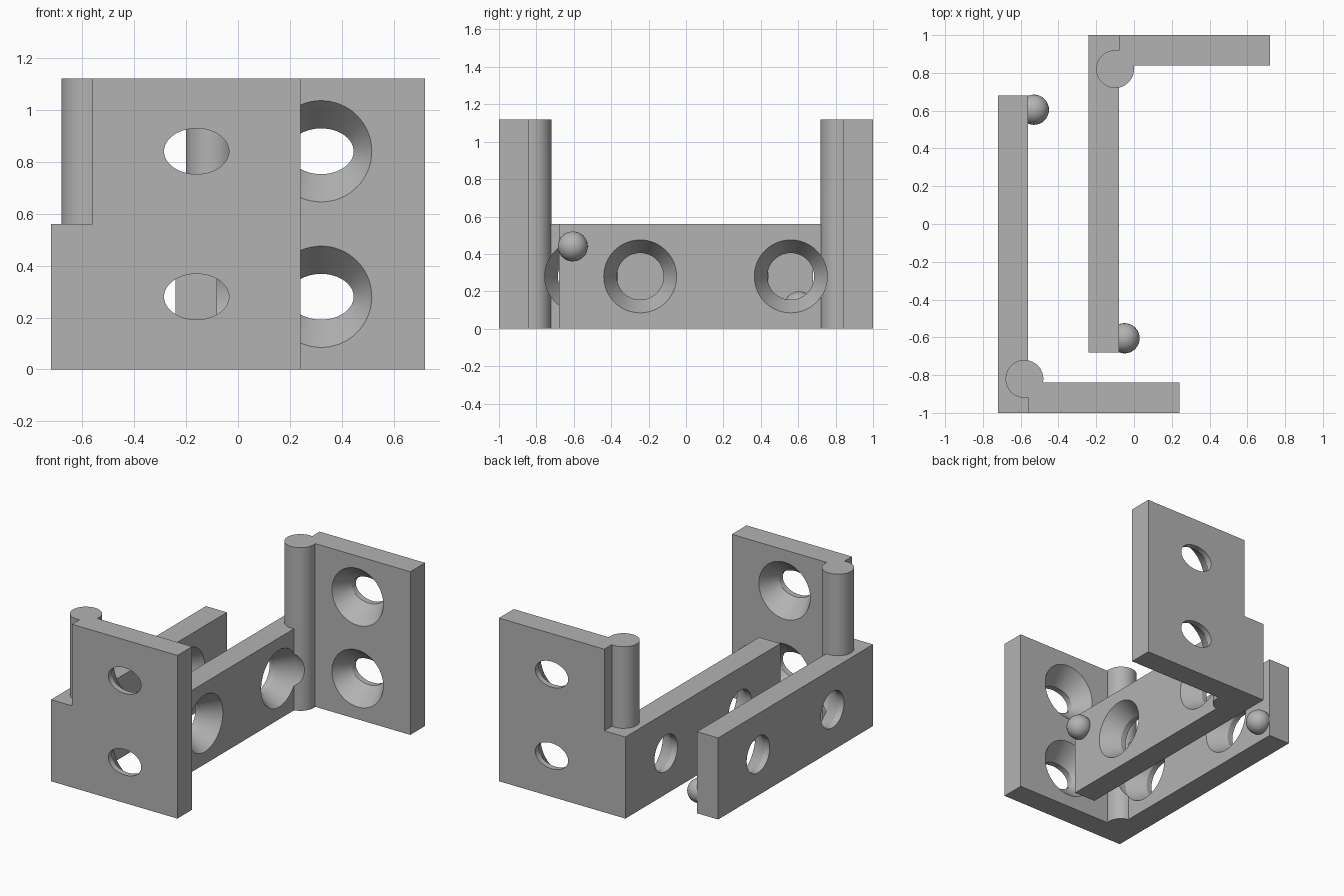
import bpy, bmesh
from math import cos, sin, tau, radians
from mathutils import Vector

if "Cube" in bpy.data.objects:
    bpy.data.objects.remove(bpy.data.objects["Cube"], do_unlink=True)

grey = bpy.data.materials.new("plain grey")
grey.use_nodes = True
grey.diffuse_color = (0.45, 0.45, 0.45, 1)
grey.node_tree.nodes["Principled BSDF"].inputs["Base Color"].default_value = (0.45, 0.45, 0.45, 1)

THICK = 0.16      # wall thickness
BAR_H = 0.56      # bar height
PLATE_H = 1.12    # plate height


def finish(name, bm):
    bmesh.ops.recalc_face_normals(bm, faces=bm.faces)
    mesh = bpy.data.meshes.new(name)
    bm.to_mesh(mesh)
    bm.free()
    mesh.materials.append(grey)
    obj = bpy.data.objects.new(name, mesh)
    bpy.context.collection.objects.link(obj)
    return obj


def box(name, lo, hi):
    bm = bmesh.new()
    bmesh.ops.create_cube(bm, size=1)
    for v in bm.verts:
        v.co = Vector([(a + b) / 2 + c * (b - a) for a, b, c in zip(lo, hi, v.co)])
    return finish(name, bm)


def loft(name, rings, place, n=64):
    """Closed solid through (depth, radius_u, radius_v) rings."""
    bm = bmesh.new()
    loops = [[bm.verts.new(place(d, ru * cos(tau * i / n), rv * sin(tau * i / n)))
              for i in range(n)] for d, ru, rv in rings]
    for a, b in zip(loops, loops[1:]):
        for i in range(n):
            j = (i + 1) % n
            bm.faces.new((a[i], a[j], b[j], b[i]))
    bm.faces.new(loops[0])
    bm.faces.new(loops[-1])
    return finish(name, bm)


def boolean(target, tool, operation):
    mod = target.modifiers.new("cut", "BOOLEAN")
    mod.operation, mod.solver, mod.object = operation, "EXACT", tool
    bpy.context.view_layer.objects.active = target
    bpy.ops.object.modifier_apply(modifier=mod.name)
    bpy.data.objects.remove(tool, do_unlink=True)


def smooth(obj):
    bpy.ops.object.select_all(action="DESELECT")
    obj.select_set(True)
    bpy.context.view_layer.objects.active = obj
    bpy.ops.object.shade_smooth_by_angle(angle=radians(30))


def countersink(lip_v):
    """Straight lip at the outer face, flaring to a round mouth at the inner face."""
    return [(-0.05, 0.125, lip_v), (0.04, 0.125, lip_v),
            (THICK, 0.195, 0.195), (0.4, 0.195, 0.195)]


def bracket(prefix, x0, s, ball_z):
    """L bracket with its corner at (x0, -s); s = -1 mirrors it front to back."""
    def at(x, y, z):
        return Vector((x0 + x, s * (y - 1), z))

    def block(name, x, y, z):
        ys = sorted(s * (v - 1) for v in y)
        return box(name, (x0 + x[0], ys[0], 0), (x0 + x[1], ys[1], z))

    body = block(prefix + "_bracket", (0, THICK), (0, 1.68), BAR_H)
    plate = block("plate", (THICK, 0.96), (0, THICK), PLATE_H)
    pin = loft("corner_pin", [(0, 0.1, 0.1), (PLATE_H, 0.1, 0.1)],
               lambda d, u, v: at(0.14 + u, 0.18 + v, d))
    boolean(body, plate, "UNION")
    boolean(body, pin, "UNION")

    # round screw holes through the bar
    for y in (0.44, 1.245):
        boolean(body, loft("bar_hole", countersink(0.125),
                lambda d, u, v: at(d, y + u, 0.28 + v)), "DIFFERENCE")
    # slotted oval screw holes through the plate
    for z in (0.28, 0.84):
        boolean(body, loft("plate_hole", countersink(0.088),
                lambda d, u, v: at(0.56 + u, d, z + v)), "DIFFERENCE")
    smooth(body)

    # locating ball near the free end of the bar
    bm = bmesh.new()
    bmesh.ops.create_uvsphere(bm, u_segments=32, v_segments=16, radius=0.08)
    bmesh.ops.translate(bm, verts=bm.verts, vec=at(0.19, 1.605, ball_z))
    smooth(finish(prefix + "_ball", bm))


bracket("front", -0.72, 1, 0.12)
bracket("back", -0.24, -1, 0.44)
